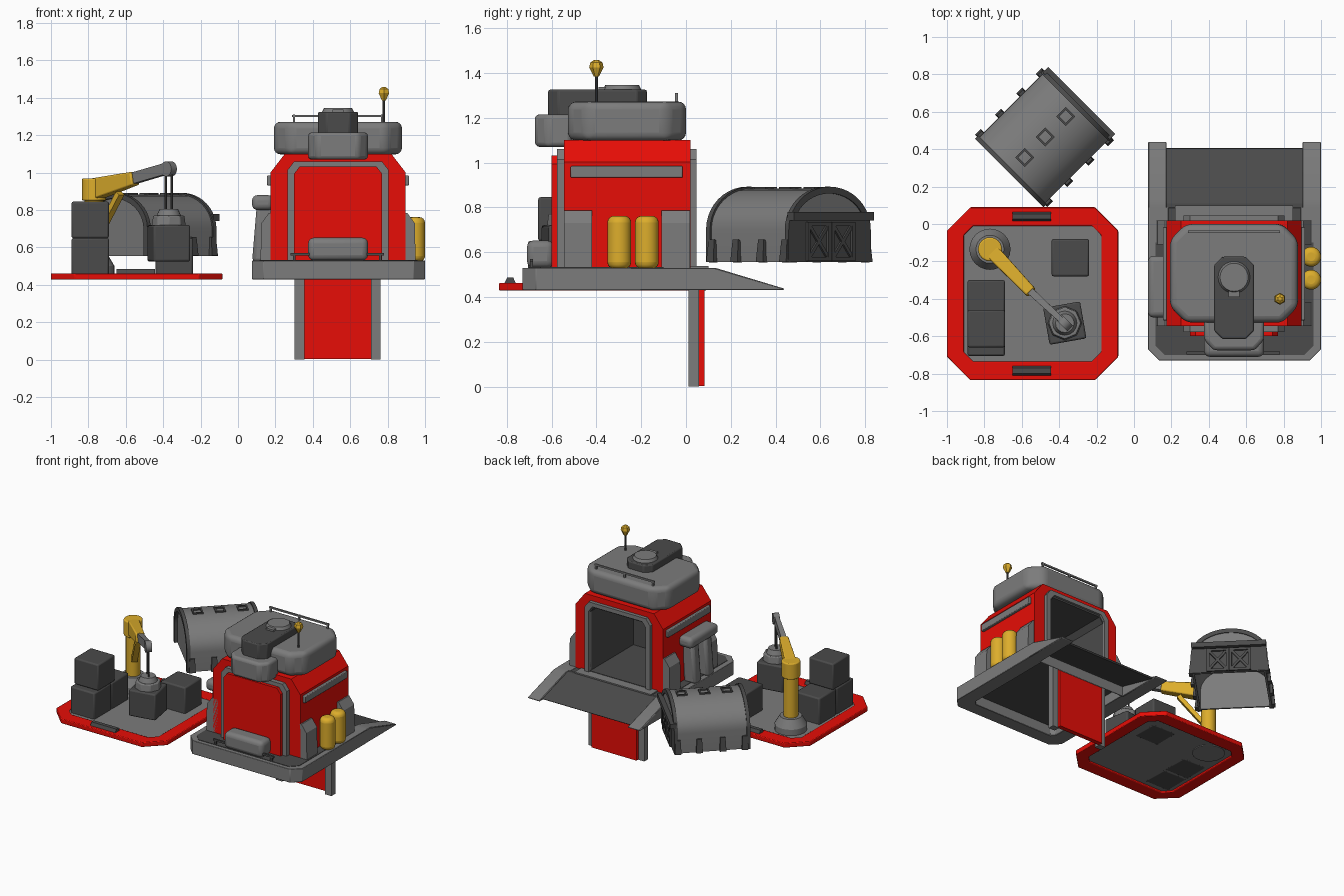
import bpy, bmesh
from math import sin, cos, pi, radians
from mathutils import Vector, Matrix

if "Cube" in bpy.data.objects:
    bpy.data.objects.remove(bpy.data.objects["Cube"])


def material(name, col):
    m = bpy.data.materials.new(name)
    m.diffuse_color = col
    m.use_nodes = True
    m.node_tree.nodes["Principled BSDF"].inputs["Base Color"].default_value = m.diffuse_color
    return m


RED = material("red", (0.8, 0.004, 0.002, 1))
YEL = material("yellow", (0.72, 0.42, 0.025, 1))
DARK = material("dark_grey", (0.07, 0.07, 0.07, 1))
GREY = material("mid_grey", (0.2, 0.2, 0.2, 1))
C = 0.535  # centre line of the cabin


def finish(name, bm, mat=None, bevel=0, seg=2, M=None):
    bmesh.ops.recalc_face_normals(bm, faces=bm.faces)
    me = bpy.data.meshes.new(name)
    bm.to_mesh(me)
    bm.free()
    ob = bpy.data.objects.new(name, me)
    bpy.context.collection.objects.link(ob)
    if M:
        ob.matrix_world = M
    me.materials.append(mat or GREY)
    if bevel:
        b = ob.modifiers.new("bevel", 'BEVEL')
        b.width, b.segments, b.limit_method = bevel, seg, 'ANGLE'
    return ob


def prism(name, pts, axis, a, b, mat=None, hole=None, bevel=0, seg=2, M=None):
    """Extrude a 2D outline along an axis; optional hole with as many points."""
    put = {'x': lambda u, v, w: (w, u, v), 'y': lambda u, v, w: (u, w, v),
           'z': lambda u, v, w: (u, v, w)}[axis]
    bm = bmesh.new()
    loops = [[bm.verts.new(put(*p, w)) for p in q] for q in ([pts, hole] if hole else [pts]) for w in (a, b)]
    n = len(pts)

    def bridge(p, q):
        for i in range(n):
            j = (i + 1) % n
            bm.faces.new((p[i], p[j], q[j], q[i]))
    bridge(loops[0], loops[1])
    if hole:
        bridge(loops[2], loops[3])
        bridge(loops[0], loops[2])
        bridge(loops[1], loops[3])
    else:
        bm.faces.new(loops[0])
        bm.faces.new(loops[1])
    return finish(name, bm, mat, bevel, seg, M)


def rect(x0, x1, y0, y1, c=0):
    if not c:
        return [(x0, y0), (x1, y0), (x1, y1), (x0, y1)]
    return [(x0 + c, y0), (x1 - c, y0), (x1, y0 + c), (x1, y1 - c),
            (x1 - c, y1), (x0 + c, y1), (x0, y1 - c), (x0, y0 + c)]


def box(name, x0, x1, y0, y1, z0, z1, mat=None, bevel=0, seg=2, M=None):
    return prism(name, rect(x0, x1, y0, y1), 'z', z0, z1, mat, None, bevel, seg, M)


def along(p, q):
    p, q = Vector(p), Vector(q)
    R = (q - p).to_track_quat('Z', 'Y').to_matrix().to_4x4()
    return Matrix.Translation((p + q) / 2) @ R, (q - p).length


def beam(name, p, q, s0, s1, mat=None, bevel=0, M=None):
    """Tapered bar from p to q; s0 and s1 are (width, height)."""
    T, length = along(p, q)
    bm = bmesh.new()
    bmesh.ops.create_cube(bm, size=1)
    for v in bm.verts:
        s = s1 if v.co.z > 0 else s0
        v.co = (v.co.x * s[0], v.co.y * s[1], v.co.z * length)
    bm.transform(T)
    return finish(name, bm, mat, bevel, 2, M)


def cyl(name, p, q, r0, r1=None, mat=None, n=24, bevel=0, seg=3):
    T, length = along(p, q)
    bm = bmesh.new()
    bmesh.ops.create_cone(bm, cap_ends=True, segments=n, radius1=r0,
                          radius2=r0 if r1 is None else r1, depth=length)
    bm.transform(T)
    return finish(name, bm, mat, bevel, seg)


# --- Cargo pad: red rim, inset floor, edge grips
prism("pad_rim", rect(-1, -.084, -.835, .09, .125), 'z', .428, .462, RED,
      hole=rect(-.91, -.175, -.735, -.01, .05), bevel=.005)
prism("pad_floor", rect(-.92, -.165, -.745, 0, .05), 'z', .442, .456)
for y in (.04, -.785):
    prism("pad_grip", [(y - .028, .455), (y + .028, .455), (y + .014, .486), (y - .014, .486)],
          'x', -.65, -.445, DARK)

# --- Crates
for x, y, z in ((-.79, -.4, .44), (-.79, -.605, .44), (-.79, -.56, .65), (-.34, -.18, .44)):
    box("crate", x - .1, x + .1, y - .1, y + .1, z, .845 if z > .6 else .65, DARK, .01)
box("hanging_crate", -.1, .1, -.1, .1, .525, .72, DARK, .01,
    M=Matrix.Translation((-.37, -.53, 0)) @ Matrix.Rotation(radians(10), 4, 'Z'))

# --- Crane
cx, cy = -.77, -.135
cyl("crane_base", (cx, cy, .436), (cx, cy, .5), .11)
cyl("crane_base_cone", (cx, cy, .5), (cx, cy, .56), .11, .075)
cyl("crane_post", (cx, cy, .55), (cx, cy, .86), .05, mat=YEL)
cyl("crane_head", (cx, cy, .85), (cx, cy, .97), .064, mat=YEL, bevel=.008)
beam("crane_boom", (cx, cy, .91), (-.55, -.365, .97), (.08, .115), (.06, .07), YEL, .008)
beam("crane_strut", (-.74, -.165, .68), (-.63, -.28, .89), (.04, .03), (.04, .03), YEL)
beam("crane_jib", (-.59, -.325, .96), (-.37, -.53, 1.025), (.04, .06), (.03, .06))
cyl("jib_pulley", (-.385, -.545, 1.02), (-.355, -.515, 1.02), .04)
for s in (-1, 1):
    cyl("crane_cable", (-.37 + s * .016, -.53 - s * .016, .78), (-.37 + s * .016, -.53 - s * .016, 1.02), .006, mat=DARK, n=8)
cyl("hook_plate", (-.37, -.53, .715), (-.37, -.53, .77), .092, .085, n=8, bevel=.006)
cyl("hook_cap", (-.37, -.53, .77), (-.37, -.53, .805), .065, .05, n=16)

# --- Arched hut, hollow underneath, turned by 45 degrees
H = Matrix.Translation((-.475, .465, 0)) @ Matrix.Rotation(pi / 4, 4, 'Z')


def arch(w, h, base=.555):
    return [(w, base)] + [(w * cos(pi * i / 20), .70 + h * sin(pi * i / 20)) for i in range(21)] + [(-w, base)]


def vault(w, h, t):
    return arch(w, h) + arch(w - t, h - t)[::-1]


prism("hut_shell", vault(.25, .183, .015), 'x', -.262, .245, M=H)
for x in (-.25, .232):
    prism("hut_end_wall", arch(.24, .175), 'x', x, x + .012, M=H)
for x in (-.272, .225):
    prism("hut_rim", vault(.259, .192, .03), 'x', x, x + .025, DARK, M=H)
for x in (-.235, -.083, .078, .225):
    for s in (-1, 1):
        beam("hut_clip", (x, s * .259, .555), (x, s * .253, .655), (.045, .028), (.035, .02), DARK, M=H)
for x in (-.155, 0, .155):
    prism("roof_hatch", rect(x - .036, x + .036, -.036, .036), 'z', .87, .891, DARK,
          hole=rect(x - .025, x + .025, -.025, .025), M=H)
box("hut_canopy", .235, .277, -.253, .253, .742, .778, DARK, M=H)
box("hut_door_wall", .24, .25, -.235, .235, .556, .745, DARK, M=H)
for y in (-.076, .076):
    prism("door_frame", rect(y - .074, y + .074, .56, .735), 'x', .245, .262,
          DARK, hole=rect(y - .056, y + .056, .578, .717), M=H)
    for s in (-1, 1):
        beam("door_brace", (.255, y - .058, .648 - s * .07), (.255, y + .058, .648 + s * .07),
             (.01, .016), (.01, .016), DARK, M=H)

# --- Base deck with side ramps and sloping tail plate
prism("base_frame", [(.135, -.73), (.94, -.73), (1, -.67), (1, .09), (.075, .09), (.075, -.67)], 'z', .43, .53,
      hole=[(.21, -.63), (.865, -.63), (.89, -.6), (.89, .085), (.185, .085), (.185, -.6)], bevel=.012, seg=1)
box("deck", .17, .9, -.65, .11, .505, .528, DARK)
prism("deck_cover", [(.165, -.7), (.91, -.7), (.96, -.65), (.96, -.1), (.115, -.1), (.115, -.65)],
      'z', .525, .533, DARK)
for x0, x1 in ((.075, .175), (.9, 1)):
    prism("side_ramp", [(.08, .43), (.435, .43), (.442, .436), (.13, .53), (.08, .53)], 'x', x0, x1, bevel=.005, seg=1)
prism("tail_ramp", [(.10, .505), (.395, .432), (.405, .44), (.11, .528)], 'x', .17, .905, DARK)
box("threshold", .22, .85, .02, .1, .52, .537)

# --- Lowered door leaf
box("door_panel", .35, .72, .05, .083, .003, .51, RED)
for x in (.303, .71):
    box("door_rail", x, x + .052, .012, .058, 0, .51)


# --- Cabin: hollow red body open at the back
def house(w, z0, z1, cut):
    return [(C - w, z0), (C + w, z0), (C + w, z1 - cut * 1.3), (C + w - cut, z1), (C - w + cut, z1), (C - w, z1 - cut * 1.3)]


prism("cabin_body", house(.36, .525, 1.1, .075), 'y', -.5, .02, RED, hole=house(.25, .53, 1.03, .03))
prism("cabin_front", house(.36, .525, 1.1, .075), 'y', -.545, -.5, RED)
prism("cabin_lining", house(.251, .527, 1.031, .03), 'y', -.49, .03, DARK, hole=house(.235, .54, 1.018, .03))
box("cabin_inner_wall", C - .25, C + .25, -.5, -.48, .53, 1.02, DARK)
for y0, y1 in ((-.577, -.54), (.015, .046)):
    prism("portal_trim", house(.27, .525, 1.06, .035), 'y', y0, y1, hole=house(.235, .53, 1.03, .03))
prism("front_panel", house(.236, .525, 1.032, .03), 'y', -.6, -.54, RED)
for s in (-1, 1):
    x = C + s * .36
    box("side_slit", x - .02, x + .02, -.515, -.015, .932, .984, bevel=.005)
    for y0, y1 in ((-.545, -.42), (-.11, .018)):
        prism("corner_buttress", [(x - s * .04, .52), (x + s * .055, .52), (x + s * .05, .73),
                                  (x + s * .01, .785), (x - s * .04, .785)], 'y', y0, y1)

# --- Right: tanks; left: air unit with ducts
for y in (-.298, -.175):
    cyl("tank", (.947, y, .525), (.947, y, .762), .053, mat=YEL, bevel=.03, seg=4)
box("air_unit", .075, .19, -.5, -.17, .8, .88, bevel=.03, seg=4)
for y in (-.41, -.26):
    beam("air_duct", (.125, y, .52), (.15, y, .82), (.08, .1), (.08, .1), bevel=.02)

# --- Front locker and bar
box("front_locker", .375, .695, -.71, -.59, .53, .652, bevel=.03, seg=3)
beam("front_bar", (.28, -.69, .563), (.78, -.69, .563), (.014, .014), (.014, .014), DARK)
for x in (.3, .76):
    box("bar_post", x - .007, x + .007, -.697, -.683, .525, .563, DARK)

# --- Roof cap, nose box, hatch, rail, beacon
prism("roof_cap", rect(.192, .877, -.527, 0, .085), 'z', 1.098, 1.272, bevel=.035, seg=4)
prism("nose_box", [(.375, -.51), (.375, -.62), (.425, -.675), (.645, -.675), (.695, -.62), (.695, -.51)],
      'z', 1.07, 1.215, bevel=.02, seg=3)
prism("roof_hatch_box", rect(.428, .642, -.615, -.175, .045), 'z', 1.2, 1.325, DARK, bevel=.008)
cyl("hatch_lid", (C, -.285, 1.32), (C, -.285, 1.346), .088, .075)
box("lid_hinge", C - .03, C + .03, -.39, -.35, 1.32, 1.338)
beam("roof_rail", (.29, -.042, 1.303), (.78, -.042, 1.303), (.012, .012), (.012, .012))
for x in (.3, C, .77):
    box("rail_post", x - .006, x + .006, -.048, -.036, 1.25, 1.31)
cyl("beacon_mast", (.78, -.4, 1.26), (.78, -.4, 1.41), .007, mat=DARK, n=8)
for z0, z1, r0, r1 in ((1.385, 1.425, .012, .032), (1.425, 1.447, .032, .027), (1.447, 1.457, .027, .012)):
    cyl("beacon_bulb", (.78, -.4, z0), (.78, -.4, z1), r0, r1, YEL, n=6)

bpy.ops.object.select_all(action='SELECT')
bpy.context.view_layer.objects.active = bpy.context.selected_objects[0]
bpy.ops.object.shade_smooth_by_angle(angle=radians(30))
